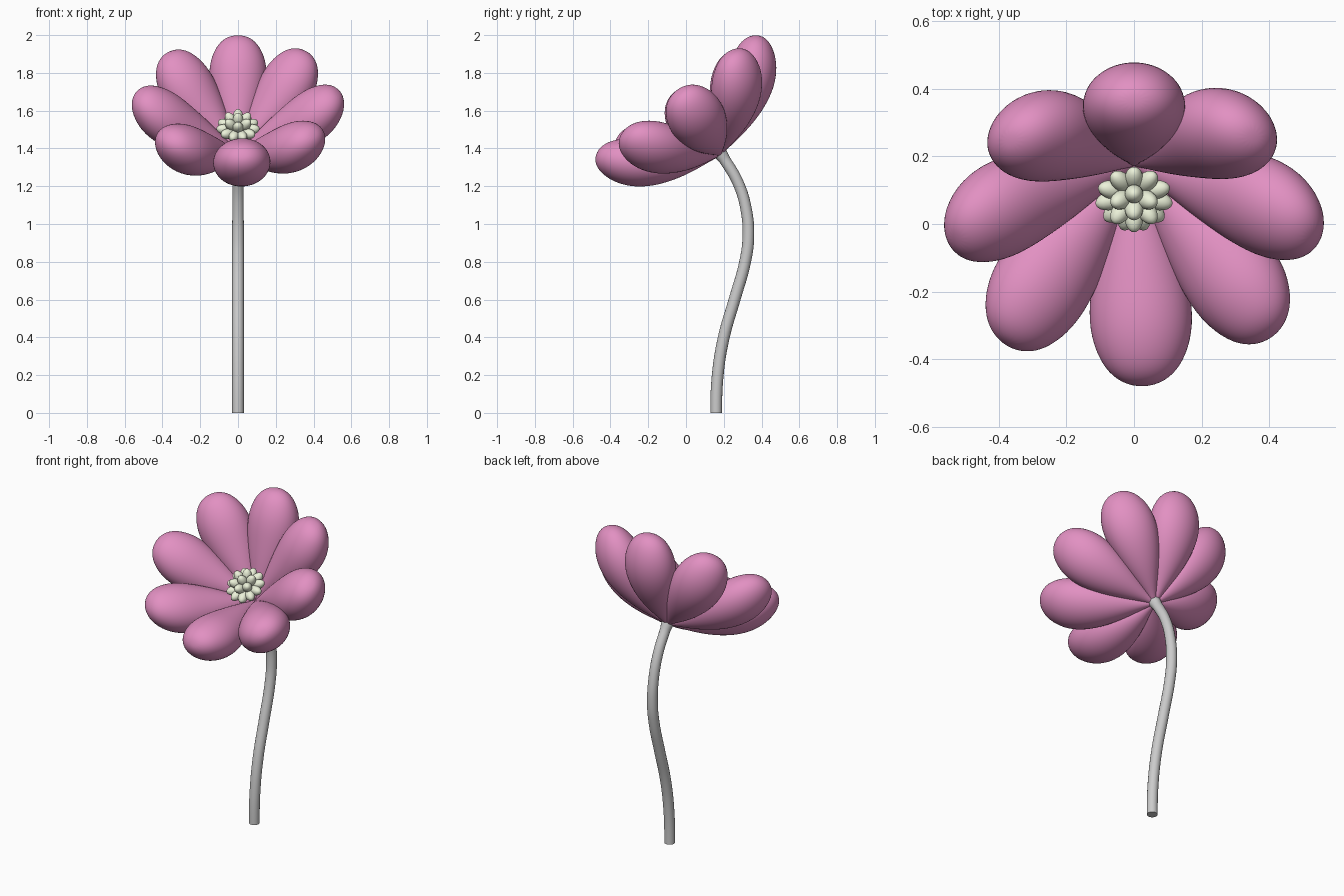
import bpy, bmesh, math
from mathutils import Vector, Matrix

if "Cube" in bpy.data.objects:
    bpy.data.objects.remove(bpy.data.objects["Cube"])

BASE = Vector((0, 0.18, 1.37))            # where petals meet the stem
AXIS = Vector((0, -0.6, 0.8))             # direction the flower faces
SIDE = Vector((1, 0, 0))
UP = Vector((0, 0.8, 0.6))


def material(name, color):
    m = bpy.data.materials.new(name)
    m.diffuse_color = (*color, 1)
    m.use_nodes = True
    m.node_tree.nodes["Principled BSDF"].inputs["Base Color"].default_value = m.diffuse_color
    return m


def finish(bm, name, mat):
    bmesh.ops.recalc_face_normals(bm, faces=bm.faces)
    me = bpy.data.meshes.new(name)
    bm.to_mesh(me)
    bm.free()
    me.polygons.foreach_set("use_smooth", [True] * len(me.polygons))
    me.materials.append(mat)
    ob = bpy.data.objects.new(name, me)
    bpy.context.collection.objects.link(ob)
    return ob


pink = material("petal_pink", (0.76, 0.28, 0.54))
cream = material("stamen_cream", (0.84, 0.89, 0.70))

# Petal sections: radial distance, height on axis, half width, half thickness
SECTIONS = [
    (0.00, 0.000, 0.012, 0.012), (0.04, 0.022, 0.026, 0.026),
    (0.10, 0.054, 0.056, 0.055), (0.20, 0.107, 0.107, 0.095),
    (0.30, 0.167, 0.144, 0.123), (0.38, 0.227, 0.159, 0.134),
    (0.445, 0.290, 0.150, 0.124), (0.495, 0.348, 0.115, 0.092),
    (0.518, 0.380, 0.070, 0.055), (0.526, 0.392, 0.024, 0.019),
]


def petal(name, degrees):
    a = math.radians(degrees)
    radial = UP * math.cos(a) + SIDE * math.sin(a)
    across = AXIS.cross(radial)
    bm = bmesh.new()
    rings, n = [], 16
    for i, (r, s, w, h) in enumerate(SECTIONS):
        p, q = SECTIONS[max(i - 1, 0)], SECTIONS[min(i + 1, len(SECTIONS) - 1)]
        t = math.atan2(q[1] - p[1], q[0] - p[0])
        normal = AXIS * math.cos(t) - radial * math.sin(t)
        c = BASE + radial * r + AXIS * s
        rings.append([bm.verts.new(c + across * w * math.cos(k * math.tau / n)
                                   + normal * h * math.sin(k * math.tau / n))
                      for k in range(n)])
    for r0, r1 in zip(rings, rings[1:]):
        for k in range(n):
            bm.faces.new((r0[k], r0[(k + 1) % n], r1[(k + 1) % n], r1[k]))
    bm.faces.new(rings[0])
    bm.faces.new(rings[-1])
    ob = finish(bm, name, pink)
    sub = ob.modifiers.new("smooth", 'SUBSURF')
    sub.levels = sub.render_levels = 2


# Eight petals, slightly uneven
for i, deg in enumerate((0, 42, 87.5, 130.5, 177, 225, 271.5, 316)):
    petal(f"petal_{i + 1}", deg)

# Stamen cluster: small radial ellipsoids on a dome
centre = BASE + AXIS * 0.15
bm = bmesh.new()
bmesh.ops.create_uvsphere(bm, u_segments=16, v_segments=10, radius=0.06,
                          matrix=Matrix.Translation(centre))
for polar, count, shift in ((0, 1, 0), (36, 6, 0), (74, 11, 0)):
    for k in range(count):
        p, a = math.radians(polar), (k + shift) * math.tau / count
        d = AXIS * math.cos(p) + (UP * math.cos(a) + SIDE * math.sin(a)) * math.sin(p)
        m = (Matrix.Translation(centre + d * 0.072)
             @ d.to_track_quat('Z', 'Y').to_matrix().to_4x4()
             @ Matrix.Diagonal((0.028, 0.028, 0.047, 1)))
        bmesh.ops.create_uvsphere(bm, u_segments=16, v_segments=10, radius=1, matrix=m)
finish(bm, "stamens", cream)

# Curved stem with a slight flare under the petals
path = [(0.16, 0, 1), (0.168, 0.2, 1), (0.20, 0.4, 1), (0.257, 0.6, 1),
        (0.313, 0.8, 1), (0.33, 0.93, 1), (0.318, 1.08, 0.97),
        (0.275, 1.22, 0.95), (0.205, 1.34, 0.97), (0.178, 1.38, 1.2)]
cu = bpy.data.curves.new("stem", 'CURVE')
cu.dimensions = '3D'
cu.bevel_depth = 0.031
cu.bevel_resolution = 6
cu.resolution_u = 8
cu.use_fill_caps = True
sp = cu.splines.new('BEZIER')
sp.bezier_points.add(len(path) - 1)
for bp, (y, z, rad) in zip(sp.bezier_points, path):
    bp.co = (0, y, z)
    bp.radius = rad
    bp.handle_left_type = bp.handle_right_type = 'AUTO'
first = sp.bezier_points[0]
first.handle_left_type = first.handle_right_type = 'FREE'
first.handle_left = (0, 0.16, -0.07)
first.handle_right = (0, 0.16, 0.07)
stem = bpy.data.objects.new("stem", cu)
bpy.context.collection.objects.link(stem)
bpy.context.view_layer.objects.active = stem
stem.select_set(True)
bpy.ops.object.convert(target='MESH')
bpy.ops.object.shade_smooth_by_angle()
